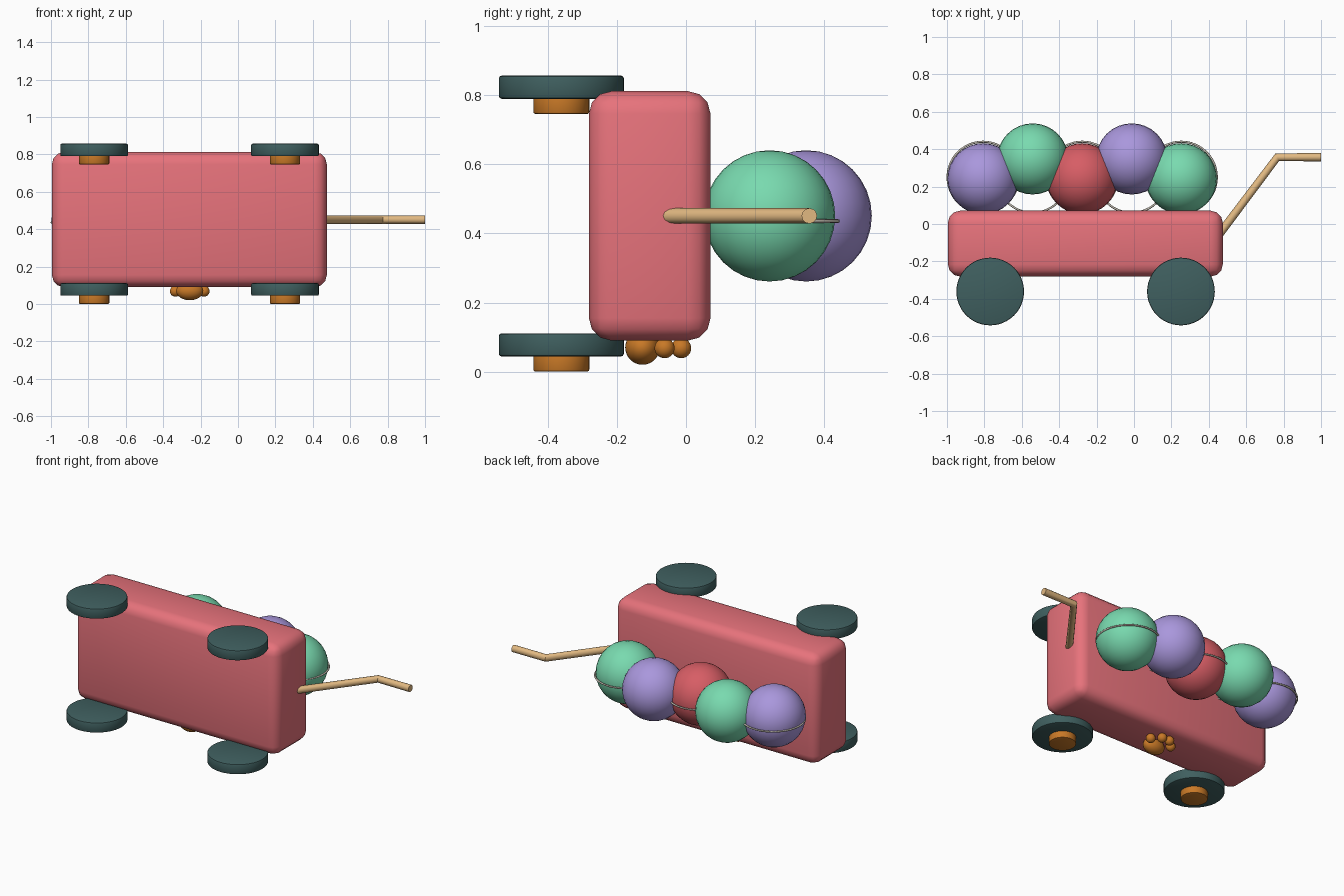
import bpy
from math import radians

if "Cube" in bpy.data.objects:
    bpy.data.objects.remove(bpy.data.objects["Cube"])


def material(name, rgb):
    m = bpy.data.materials.new(name)
    m.diffuse_color = (*rgb, 1)
    m.use_nodes = True
    m.node_tree.nodes["Principled BSDF"].inputs["Base Color"].default_value = m.diffuse_color
    return m


PINK = material("pink", (0.80, 0.17, 0.20))
TEAL = material("teal", (0.05, 0.115, 0.115))
ORANGE = material("orange", (0.58, 0.19, 0.02))
TAN = material("tan", (0.75, 0.48, 0.22))
VIOLET = material("violet", (0.40, 0.31, 0.72))
GREEN = material("green", (0.19, 0.70, 0.43))
RED = material("red", (0.68, 0.11, 0.13))
CREAM = material("cream", (0.62, 0.58, 0.50))


def finish(name, mat, bevel=0.0, segments=2, angle=35):
    ob = bpy.context.object
    ob.name = name
    ob.data.materials.append(mat)
    if bevel:
        mod = ob.modifiers.new("bevel", "BEVEL")
        mod.width, mod.segments = bevel, segments
        bpy.ops.object.modifier_apply(modifier=mod.name)
    bpy.ops.object.shade_smooth_by_angle(angle=radians(angle))
    return ob


def box(name, mat, lo, hi, bevel, segments):
    centre = [(a + b) / 2 for a, b in zip(lo, hi)]
    bpy.ops.mesh.primitive_cube_add(size=1, location=centre)
    bpy.context.object.scale = [b - a for a, b in zip(lo, hi)]
    bpy.ops.object.transform_apply(location=False, rotation=False, scale=True)
    return finish(name, mat, bevel, segments)


def disc(name, mat, x, y, z0, z1, r, bevel):
    bpy.ops.mesh.primitive_cylinder_add(vertices=48, radius=r, depth=z1 - z0,
                                        location=(x, y, (z0 + z1) / 2))
    return finish(name, mat, bevel)


def ball(name, mat, loc, r, scale=(1, 1, 1)):
    bpy.ops.mesh.primitive_uv_sphere_add(segments=32, ring_count=16, radius=r, location=loc)
    bpy.context.object.scale = scale
    return finish(name, mat, angle=60)


# Wagon body, lying on its side
box("wagon_body", PINK, (-0.995, -0.281, 0.09), (0.475, 0.071, 0.812), 0.065, 3)

# Wheels, with hubs all facing down
for side, z in (("near", 0.044), ("far", 0.79)):
    for end, x in (("rear", -0.769), ("front", 0.251)):
        disc(f"{side}_{end}_wheel", TEAL, x, -0.361, z, z + 0.067, 0.181, 0.008)
        disc(f"{side}_{end}_hub", ORANGE, x, -0.361, z - 0.044, z + 0.02, 0.081, 0.006)

# Row of balls, alternately raised, each slot with a thin ring
for i, mat in enumerate((VIOLET, GREEN, RED, VIOLET, GREEN)):
    x = -0.807 + 0.265 * i
    ball(f"ball_{i + 1}", mat, (x, 0.348 if i % 2 else 0.242, 0.451), 0.19)
    bpy.ops.mesh.primitive_torus_add(location=(x, 0.25, 0.436), major_radius=0.19,
                                     minor_radius=0.0055, major_segments=48, minor_segments=8)
    finish(f"ring_{i + 1}", CREAM, angle=60)

# Bent pull handle
curve = bpy.data.curves.new("pull_handle", "CURVE")
curve.dimensions = "3D"
curve.bevel_depth = 0.0225
curve.bevel_resolution = 4
curve.use_fill_caps = True
path = [(0.43, -0.089, 0.451), (0.766, 0.357, 0.451), (1.0, 0.357, 0.451)]
spline = curve.splines.new("POLY")
spline.points.add(len(path) - 1)
for p, co in zip(spline.points, path):
    p.co = (*co, 1)
handle = bpy.data.objects.new("pull_handle", curve)
bpy.context.collection.objects.link(handle)
bpy.ops.object.select_all(action="DESELECT")
handle.select_set(True)
bpy.context.view_layer.objects.active = handle
bpy.ops.object.convert(target="MESH")
finish("pull_handle", TAN)

# Paw emblem on the lower side
ball("paw_pad", ORANGE, (-0.258, -0.126, 0.07), 0.05, (1.45, 1, 1))
for i, (dx, y) in enumerate(((-0.077, -0.062), (-0.028, -0.014),
                             (0.028, -0.014), (0.077, -0.062))):
    ball(f"paw_toe_{i + 1}", ORANGE, (-0.258 + dx, y, 0.068), 0.029)
